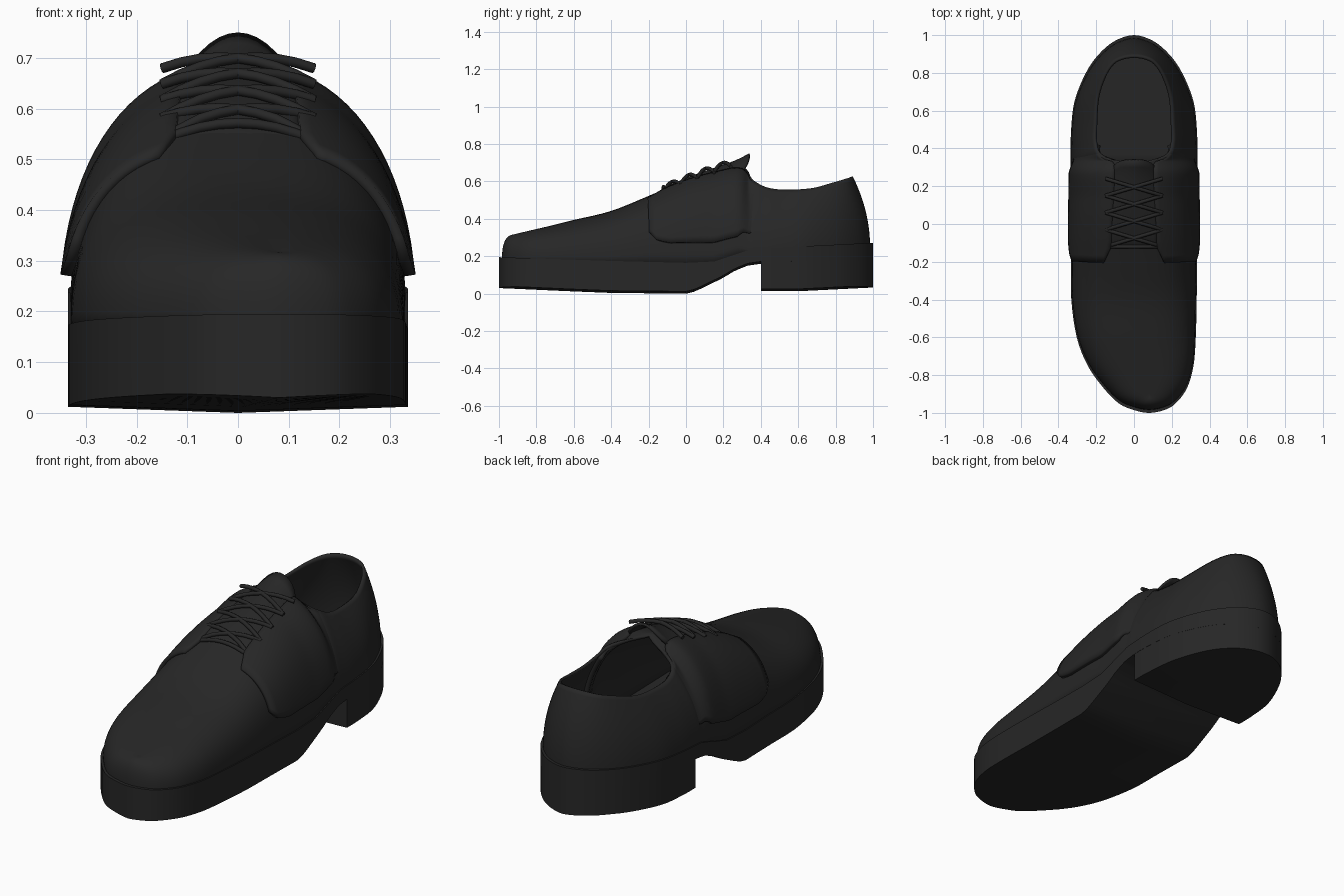
import bpy, bmesh, math
from mathutils import Vector

if "Cube" in bpy.data.objects:
    bpy.data.objects.remove(bpy.data.objects["Cube"])

# Shoe stations, heel to toe: (sole y, centre x, half width, top half x, top y, top z)
ROWS = [
    (1.00, 0, 0, 0, .885, .625), (.97, 0, .10, .06, .877, .622), (.90, 0, .185, .11, .85, .612),
    (.80, 0, .255, .155, .78, .59), (.65, 0, .315, .19, .67, .56), (.50, 0, .333, .20, .53, .552),
    (.40, 0, .335, .20, .43, .565), (.34, 0, .335, .165, .36, .605), (.28, 0, .335, 0, .30, .67),
    (.15, 0, .335, 0, .15, .645), (0, 0, .335, 0, 0, .60), (-.20, 0, .333, 0, -.20, .515),
    (-.40, 0, .332, 0, -.40, .435), (-.60, .012, .315, 0, -.60, .387), (-.75, .035, .28, 0, -.72, .357),
    (-.87, .06, .22, 0, -.81, .335), (-.95, .07, .15, 0, -.87, .32), (-.985, .08, .08, 0, -.90, .312),
    (-1.0, .08, 0, 0, -.91, .31)]
SOLE_TOP = [(-1, .195), (-.4, .175), (0, .165), (.15, .172), (.25, .205), (.35, .238), (.5, .247), (1, .272)]
SOLE_BOT = [(-1, .03), (-.6, .012), (-.4, .004), (0, 0), (.05, .012), (.2, .085), (.26, .122), (.33, .15),
            (.4, .16), (1, .165)]
LAST = len(ROWS) - 1

black = bpy.data.materials.new("black_leather")
black.diffuse_color = (.02, .02, .02, 1)
black.use_nodes = True
black.node_tree.nodes["Principled BSDF"].inputs["Base Color"].default_value = black.diffuse_color


def interp(x, pts):
    if x <= pts[0][0]:
        return pts[0][1]
    for (a, va), (b, vb) in zip(pts, pts[1:]):
        if x <= b:
            return va + (vb - va) * (x - a) / (b - a)
    return pts[-1][1]


def row(i):
    if 0 <= i <= LAST:
        return ROWS[i]
    y, c, w, tx, ty, tz = ROWS[-i if i < 0 else 2 * LAST - i]
    return (y, c, -w, -tx, ty, tz)


def station(f):
    """Smooth interpolation between stations."""
    i = min(int(f), LAST - 1)
    t = f - i
    return [.5 * (2 * b + (c - a) * t + (2 * a - 5 * b + 4 * c - d) * t * t + (3 * b - a - 3 * c + d) * t ** 3)
            for a, b, c, d in zip(row(i - 1), row(i), row(i + 1), row(i + 2))]


def upper_point(f, u, side):
    """Point on the upper: u runs from sole (0) to collar or ridge (1)."""
    y, c, w, tx, ty, tz = station(f)
    if f >= 8:
        tx = 0
    base = Vector((c + side * w * .965, y * .977, interp(y, SOLE_TOP) - .02))
    top = Vector((c + side * tx, ty, tz))
    a, p = u * math.pi / 2, 2 / interp(f, [(8, 2.25), (9, 2.3), (11, 2.7)])
    k = max(0, min(1, 8 - f))
    h = k * u * u + (1 - k) * (1 - max(0, math.cos(a)) ** p)
    v = k * u + (1 - k) * math.sin(a) ** p
    return Vector((base.x + (top.x - base.x) * h, base.y + (top.y - base.y) * h, base.z + (top.z - base.z) * v))


def grid(name, rows, cyclic=False, caps=False, thickness=0, angle=40):
    bm = bmesh.new()
    vs = [[bm.verts.new(p) for p in r] for r in rows]
    n = len(rows[0])
    for r0, r1 in zip(vs, vs[1:]):
        for j in range(n if cyclic else n - 1):
            k = (j + 1) % n
            bm.faces.new((r0[j], r0[k], r1[k], r1[j]))
    if caps:
        bm.faces.new(vs[-1])
    bmesh.ops.remove_doubles(bm, verts=bm.verts, dist=.0003)
    bmesh.ops.recalc_face_normals(bm, faces=bm.faces)
    me = bpy.data.meshes.new(name)
    bm.to_mesh(me)
    bm.free()
    ob = bpy.data.objects.new(name, me)
    bpy.context.collection.objects.link(ob)
    me.materials.append(black)
    bpy.ops.object.select_all(action='DESELECT')
    ob.select_set(True)
    bpy.context.view_layer.objects.active = ob
    bpy.ops.object.shade_smooth_by_angle(angle=math.radians(angle))
    if thickness:
        m = ob.modifiers.new("thickness", 'SOLIDIFY')
        m.thickness, m.offset = thickness, 0
    return ob


def span(a, b, n):
    return [a + (b - a) * i / n for i in range(n + 1)]


# Sole and heel block share the outline
def slab(name, f_end, top, bottom, scale, caps):
    rings = []
    for f in span(0, f_end, int(f_end * 4)):
        y, c, w = station(f)[:3]
        w, zt, zb = w * scale, top(y), bottom(y)
        rim = zb + .012 * min(1, w / .2)
        rings.append([(c - w, y, zt), (c + w, y, zt), (c + w, y, rim), (c, y, zb), (c - w, y, rim)])
    return grid(name, rings, cyclic=True, caps=caps, angle=42)


slab("sole", LAST, lambda y: interp(y, SOLE_TOP), lambda y: interp(y, SOLE_BOT), 1, False)
slab("heel", 6, lambda y: .2, lambda y: .013 + max(0, y - .6) * .05, .997, True)

# Upper: vamp, sides and heel counter in one shell
ribs = []
fs = span(0, LAST, LAST * 4)
for side, params in ((1, fs), (-1, fs[::-1])):
    ribs += [[upper_point(f, u, side) for u in span(0, 1, 18)] for f in params]
grid("upper", ribs, thickness=.014, angle=50)


# Lace flaps overlapping the upper on both sides, fading into it at the rear
def flap_point(f, t, side):
    lo = interp(f, [(6, .3), (7, .27), (7.5, .2), (8, .12), (10.5, .13), (10.8, .16), (11, .24)])
    hi = interp(f, [(6, .99), (7, .98), (7.6, .9), (8, .83), (10.6, .83), (11, .76)])
    u = lo + (hi - lo) * t
    p = upper_point(f, u, side)
    n = (upper_point(f + .02, u, side) - p).cross(upper_point(f, u - .02, side) - p).normalized()
    if n.dot(Vector((side, 0, 1))) < 0:
        n.negate()
    off = interp(f, [(6, -.02), (7, 0), (8, .012), (10.5, .016), (11, .012)])
    return p + n * (off * (1.4 - .6 * t) if off > 0 else off)


for side, label in ((1, "left"), (-1, "right")):
    grid("lace_flap_" + label,
         [[flap_point(f, t, side) for t in span(0, 1, 16)] for f in span(6.1, 11, 26)], thickness=.022)

# Tongue, arched and rising to a peak
TONGUE = [(-.18, .505), (-.1, .57), (0, .612), (.1, .65), (.2, .683), (.28, .712), (.34, .745)]
tongue = []
for t in span(0, 1, 14):
    half = .125 - .02 * t ** 4
    tongue.append([(s * half, -.18 + .52 * t - .03 * t * s ** 4,
                    interp(-.18 + .52 * t, TONGUE) - (1 + 6.5 * t ** 3) * (s * half) ** 2)
                   for s in span(-1, 1, 12)])
grid("tongue", tongue, thickness=.012)


# Laces: crossing strands between the eyelets
def lace(name, a, b):
    cu = bpy.data.curves.new(name, 'CURVE')
    cu.dimensions = '3D'
    cu.bevel_depth, cu.bevel_resolution = .01, 2
    cu.use_fill_caps = True
    sp = cu.splines.new('POLY')
    sp.points.add(8)
    for i, pt in enumerate(sp.points):
        t = i / 8
        x, y = a[0] + (b[0] - a[0]) * t, a[1] + (b[1] - a[1]) * t
        pt.co = (x, y, interp(y, TONGUE) + .018 - 1.6 * x * x, 1)
    sp.use_smooth = True
    cu.materials.append(black)
    bpy.context.collection.objects.link(bpy.data.objects.new(name, cu))


eyelets = [-.12, -.03, .06, .15, .24]
for i, (y0, y1) in enumerate(zip(eyelets, eyelets[1:])):
    for side in (-1, 1):
        lace(f"lace_cross_{i}_{side}", (-.15 * side, y0), (.15 * side, y1))
lace("lace_bar", (-.15, eyelets[0]), (.15, eyelets[0]))
